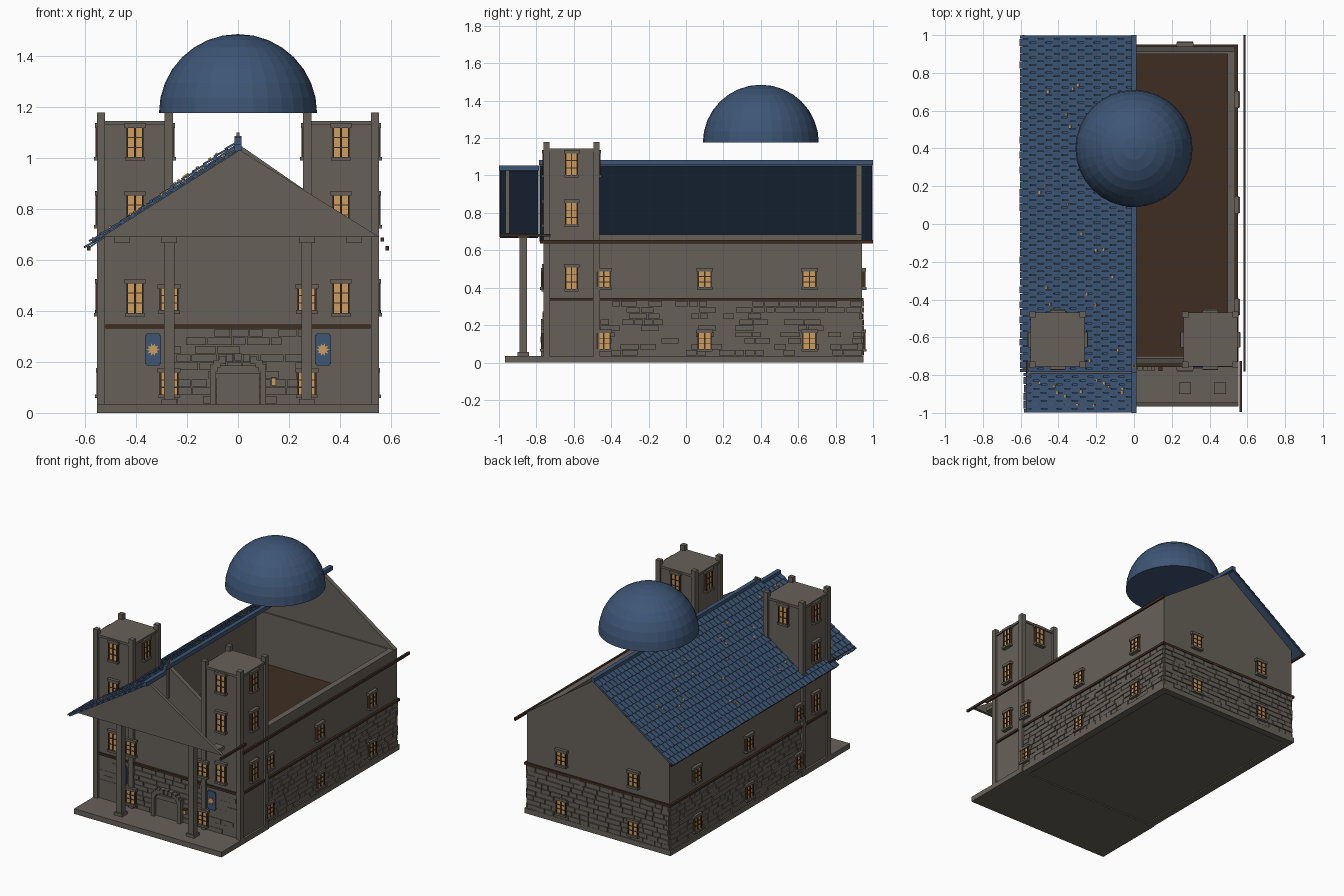
import bpy, bmesh, math, random
from mathutils import Matrix, Vector

if "Cube" in bpy.data.objects:
    bpy.data.objects.remove(bpy.data.objects["Cube"])
random.seed(4)

def mat(name, c):
    m = bpy.data.materials.new(name)
    m.diffuse_color = (*c, 1)
    m.use_nodes = True
    m.node_tree.nodes["Principled BSDF"].inputs["Base Color"].default_value = m.diffuse_color
    return m
STONE = mat("warm grey stone", (0.135, 0.118, 0.098))
BLUE = mat("slate blue", (0.047, 0.092, 0.178))
WOOD = mat("dark brown wood", (0.05, 0.027, 0.016))
GLOW = mat("amber glow", (0.62, 0.34, 0.11))

class Part:
    """Collects boxes and prisms into a single named object."""
    def __init__(self, name, material):
        self.name, self.material, self.bm = name, material, bmesh.new()
    def box(self, c, s, m=Matrix()):
        bmesh.ops.create_cube(self.bm, size=1, matrix=m @ Matrix.Translation(c) @ Matrix.Diagonal((*s, 1)))
    def span(self, x0, x1, y0, y1, z0, z1):
        self.box(((x0+x1)/2, (y0+y1)/2, (z0+z1)/2), (x1-x0, y1-y0, z1-z0))
    def prism(self, pts, y0, y1):
        f = self.bm.faces.new([self.bm.verts.new((x, y0, z)) for x, z in pts])
        r = bmesh.ops.extrude_face_region(self.bm, geom=[f])
        vs = [v for v in r["geom"] if isinstance(v, bmesh.types.BMVert)]
        bmesh.ops.translate(self.bm, verts=vs, vec=(0, y1-y0, 0))
    def done(self):
        bmesh.ops.recalc_face_normals(self.bm, faces=self.bm.faces)
        me = bpy.data.meshes.new(self.name)
        self.bm.to_mesh(me)
        self.bm.free()
        me.materials.append(self.material)
        bpy.context.collection.objects.link(bpy.data.objects.new(self.name, me))

HX, YF, YB = 0.535, -0.74, 0.94   # outer wall planes

# foundation, porch slab and hollow walls
p = Part("porch_slab", STONE)
p.span(-0.553, 0.553, -0.967, -0.46, 0, 0.035)
p.done()
p = Part("walls", STONE)
p.span(-HX, HX, YF, YB, 0.008, 0.03)
for s in (-1, 1):
    p.box((s*(HX-0.02), 0.1, 0.3425), (0.04, YB-YF, 0.685))
p.span(-HX+0.04, HX-0.04, YF, YF+0.04, 0, 0.685)
p.span(-HX+0.04, HX-0.04, YB-0.04, YB, 0, 0.685)
for s in (-1, 1):   # plinth
    p.box((s*0.54, 0.24, 0.0175), (0.016, 1.41, 0.035))
p.span(-0.548, 0.548, YB, YB+0.008, 0, 0.035)
p.done()
p = Part("upper_floor", WOOD)
p.span(-HX+0.04, HX-0.04, YF+0.04, YB-0.04, 0.325, 0.34)
p.done()

# gable ends: main front, main back, porch front
p = Part("gables", STONE)
p.prism([(-0.535, 0.685), (0.535, 0.685), (0, 1.055)], YF, YF+0.03)
p.prism([(-0.535, 0.685), (0.535, 0.685), (0, 1.055)], YB-0.03, YB)
p.prism([(-0.553, 0.69), (0.553, 0.69), (0, 1.035)], -0.965, -0.945)
p.done()
p = Part("gable_post", STONE)
p.span(-0.006, 0.006, -0.757, -0.743, 0.85, 1.1)
p.span(-0.014, 0.014, -0.765, -0.74, 1.06, 1.085)
p.done()

# masonry blocks on the lower storey
p = Part("stone_blocks", STONE)
def course(length, m):
    rows = 9
    h = 0.295/rows
    for r in range(rows):
        x = 0
        while x < length-0.005:
            w = min(random.uniform(0.045, 0.11), length-x)
            d = random.uniform(0.004, 0.011)
            p.box((x+w/2, -d/2, 0.035+(r+0.5)*h), (w-0.005, d, h-0.004), m)
            x += w
R = lambda a: Matrix.Rotation(math.radians(a), 4, 'Z')
T = Matrix.Translation
course(1.04, T((-0.52, YF, 0)))
course(1.07, T((HX, YB, 0)) @ R(180))
course(1.40, T((HX, -0.46, 0)) @ R(90))
course(1.40, T((-HX, YB, 0)) @ R(-90))
p.done()

# timber band between storeys and eave boards
p = Part("timber_bands", WOOD)
for s in (-1, 1):
    p.box((s*0.54, 0.1, 0.338), (0.02, 1.68, 0.015))
p.span(-0.52, 0.52, YF-0.016, YF, 0.33, 0.346)
p.span(-0.55, 0.55, YB, YB+0.01, 0.33, 0.346)
p.done()
p = Part("eave_boards", WOOD)
for s in (-1, 1):
    p.box((s*0.585, 0.11, 0.645), (0.013, 1.78, 0.018))
    p.box((s*0.565, -0.86, 0.68), (0.013, 0.27, 0.015))
p.done()

# left roof slopes with overlapping shingles; the right side is open
shingles, deck, ridge = Part("roof_shingles", BLUE), Part("roof_deck", BLUE), Part("ridge_caps", BLUE)
flecks = Part("amber_roof_flecks", GLOW)
def slope(zr, xe, ze, y0, y1, nfleck):
    L, a = math.hypot(xe, zr-ze), math.atan2(zr-ze, xe)
    # local x runs down the slope, local z points outward
    m = T((0, 0, zr)) @ Matrix.Rotation(-a, 4, 'Y') @ Matrix.Scale(-1, 4, (1, 0, 0))
    deck.box((L/2, (y0+y1)/2, -0.004), (L-0.01, y1-y0-0.01, 0.006), m)
    rows = 14
    d = L/rows
    n = round((y1-y0)/0.04)
    w = (y1-y0)/n
    for r in range(rows):
        off = w/2 if r % 2 else 0
        for i in range(n + (1 if off else 0)):
            ya, yb = max(y0, y0+i*w-off), min(y1, y0+(i+1)*w-off)
            tilt = T(((r+0.5)*d, (ya+yb)/2, 0.005)) @ Matrix.Rotation(-0.1, 4, 'Y')
            p0 = random.uniform(-0.002, 0.002)
            shingles.box((p0, 0, 0), (d*1.15, yb-ya-0.004, 0.008), m @ tilt)
    for _ in range(nfleck):
        c = (random.uniform(0.05, L-0.05), random.uniform(y0+0.03, y1-0.03), 0.011)
        flecks.box(c, (0.012, 0.014, 0.008), m)
    ridge.span(-0.014, 0.014, y0, y1, zr-0.005, zr+0.022)
slope(1.06, 0.595, 0.645, -0.785, 1.0, 24)
slope(1.032, 0.575, 0.67, -1.0, -0.786, 12)
for q in (shingles, deck, ridge, flecks):
    q.done()

# corner towers with posts
body, posts = Part("towers", STONE), Part("tower_corner_posts", STONE)
for s in (-1, 1):
    cx, cy = s*0.404, -0.612
    body.box((cx, cy, 0.572), (0.27, 0.27, 1.144))
    body.box((cx, cy, 1.136), (0.286, 0.286, 0.016))
    for i in (-1, 1):
        for j in (-1, 1):
            posts.box((cx+i*0.133, cy+j*0.133, 0.589), (0.033, 0.033, 1.178))
body.done()
posts.done()

# windows: amber panes, timber bars, stone sill and lintel
panes, bars = Part("window_panes", GLOW), Part("window_bars", WOOD)
trim = Part("window_sills_and_lintels", STONE)
def window(x, y, z, ang, w=0.062, h=0.085):
    m = T((x, y, z)) @ R(ang)
    panes.box((0, -0.007, 0), (w, 0.014, h), m)
    bars.box((0, -0.010, 0), (0.007, 0.02, h), m)
    bars.box((0, -0.009, h*0.17), (w, 0.018, 0.004), m)
    bars.box((0, -0.009, -h*0.17), (w, 0.018, 0.004), m)
    for s in (-1, 1):
        bars.box((s*(w/2+0.003), -0.01, 0), (0.007, 0.02, h), m)
    trim.box((0, -0.011, h/2+0.009), (w+0.028, 0.022, 0.018), m)
    trim.box((0, -0.013, -h/2-0.007), (w+0.022, 0.026, 0.014), m)
for z in (0.445, 0.115):
    for s in (-1, 1):
        window(s*0.27, YF-0.014, z, 0)
        window(s*0.27, YB, z, 180)
        for y in (-0.44, 0.1, 0.66):
            window(s*HX, y, z, s*90)
for s in (-1, 1):
    for z in (1.06, 0.795, 0.45):
        window(s*0.404, -0.747, z, 0, 0.055, 0.115)
        window(s*0.539, -0.612, z, s*90, 0.055, 0.115)
    window(s*0.404, -0.477, 1.06, 180, 0.055, 0.115)
    window(s*0.269, -0.612, 1.06, -s*90, 0.055, 0.115)
for q in (panes, bars, trim):
    q.done()

# porch columns; the outer pair has only its caps
p = Part("porch_columns", STONE)
for s in (-1, 1):
    p.box((s*0.27, -0.87, 0.36), (0.042, 0.042, 0.66))
    p.box((s*0.27, -0.87, 0.045), (0.06, 0.06, 0.02))
    for x in (0.27, 0.455):
        p.box((s*x, -0.87, 0.678), (0.062, 0.062, 0.024))
p.done()

# door and stepped stone surround
p = Part("door", STONE)
p.span(-0.085, 0.085, YF-0.016, YF, 0.035, 0.155)
p.done()
p = Part("door_surround", STONE)
for s in (-1, 1):
    p.box((s*0.098, YF-0.018, 0.11), (0.025, 0.036, 0.15))
p.span(-0.11, 0.11, YF-0.024, YF, 0.155, 0.185)
for i in range(9):
    a = math.pi*(i+0.5)/9
    p.box((0.095*math.cos(a), YF-0.018, 0.168+0.05*math.sin(a)), (0.027, 0.036, 0.03))
p.done()

# door lantern
p = Part("lantern_light", GLOW)
p.span(0.131, 0.149, -0.777, -0.757, 0.108, 0.134)
p.done()
p = Part("lantern_bracket", WOOD)
p.span(0.129, 0.151, -0.779, YF, 0.134, 0.139)
p.done()

# banners with a sunburst
cloth, sun = Part("banners", BLUE), Part("banner_sunbursts", GLOW)
for s in (-1, 1):
    cloth.box((s*0.333, -0.758, 0.248), (0.062, 0.008, 0.112))
    cloth.box((s*0.333, -0.758, 0.248), (0.05, 0.0079, 0.126))
    star = []
    for k in range(20):
        r, a = (0.026, 0.015)[k % 2], k*math.pi/10
        star.append((s*0.333+r*math.cos(a), 0.248+r*math.sin(a)))
    sun.prism(star, -0.766, -0.762)
cloth.done()
sun.done()

# floating dome: half sphere closed below
p = Part("dome", BLUE)
bmesh.ops.create_uvsphere(p.bm, u_segments=32, v_segments=16, radius=0.31, matrix=T((0, 0.4, 1.175)))
bmesh.ops.delete(p.bm, geom=[v for v in p.bm.verts if v.co.z < 1.17], context='VERTS')
bmesh.ops.holes_fill(p.bm, edges=[e for e in p.bm.edges if e.is_boundary], sides=0)
p.done()
